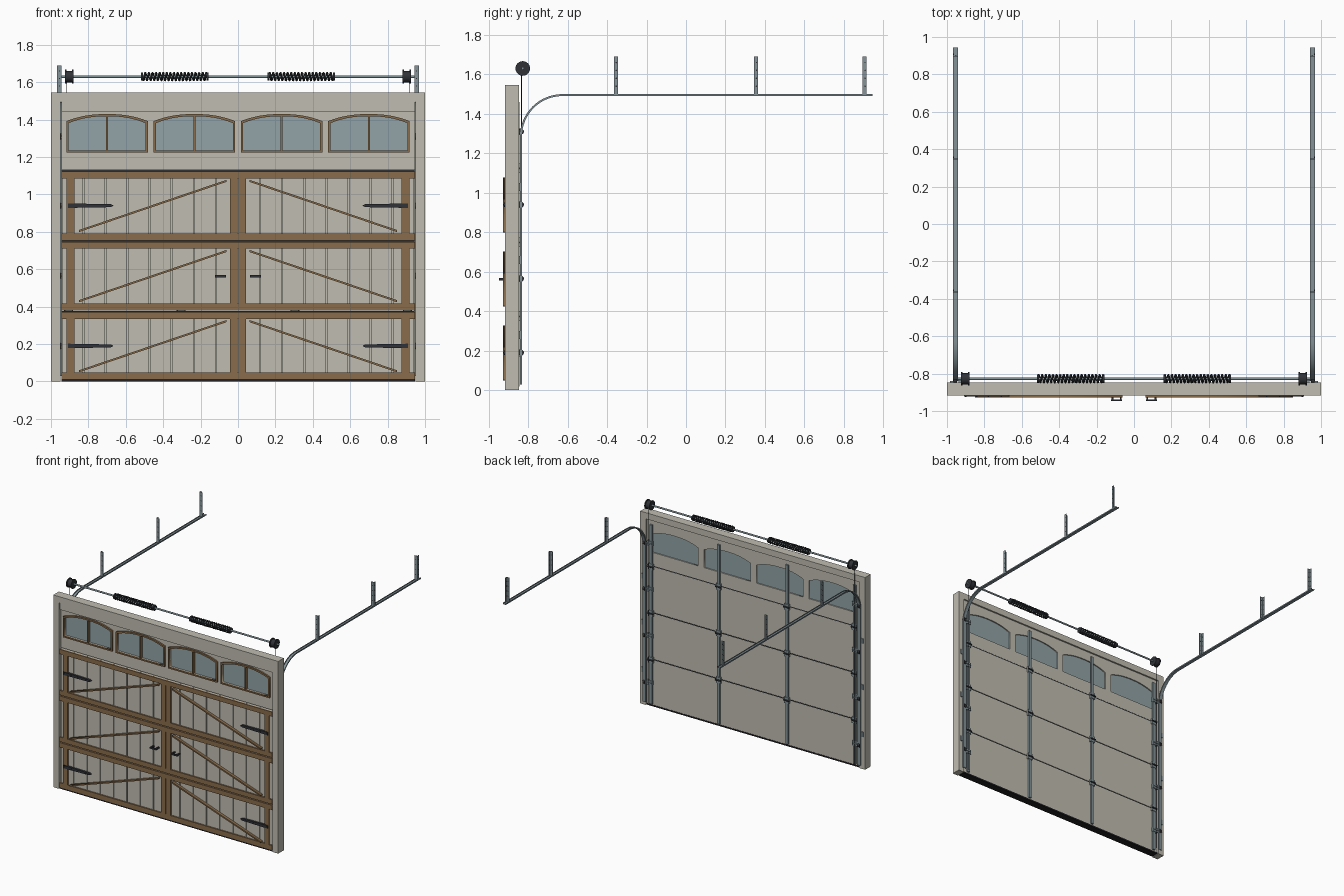
import bpy, bmesh, math
from mathutils import Matrix, Vector

if "Cube" in bpy.data.objects:
    bpy.data.objects.remove(bpy.data.objects["Cube"])


def material(name, rgb):
    m = bpy.data.materials.new(name)
    m.diffuse_color = (*rgb, 1)
    m.use_nodes = True
    m.node_tree.nodes["Principled BSDF"].inputs["Base Color"].default_value = m.diffuse_color
    return m


PAINT = material("beige paint", (0.53, 0.51, 0.44))
WOOD = material("brown wood", (0.25, 0.15, 0.07))
GLASS = material("blue grey glass", (0.29, 0.37, 0.39))
STEEL = material("galvanised steel", (0.23, 0.29, 0.31))
IRON = material("dark iron", (0.03, 0.032, 0.038))
RUBBER = material("black rubber", (0.015, 0.014, 0.017))


def add(name, mesh, mat):
    mesh.materials.clear()
    mesh.materials.append(mat)
    ob = bpy.data.objects.new(name, mesh)
    bpy.context.collection.objects.link(ob)
    return ob


def smooth(ob):
    bpy.ops.object.select_all(action='DESELECT')
    ob.select_set(True)
    bpy.context.view_layer.objects.active = ob
    bpy.ops.object.shade_smooth_by_angle(angle=math.radians(40))


def boxes(name, spans, mat):
    """One object from boxes given as (x0, x1, y0, y1, z0, z1)."""
    bm = bmesh.new()
    for x0, x1, y0, y1, z0, z1 in spans:
        mx = Matrix.Translation(((x0 + x1) / 2, (y0 + y1) / 2, (z0 + z1) / 2))
        mx = mx @ Matrix.Diagonal((abs(x1 - x0), abs(y1 - y0), abs(z1 - z0), 1))
        bmesh.ops.create_cube(bm, size=1, matrix=mx)
    me = bpy.data.meshes.new(name)
    bm.to_mesh(me)
    bm.free()
    return add(name, me, mat)


def rod(name, a, b, r, mat, n=20):
    a, b = Vector(a), Vector(b)
    rot = (b - a).to_track_quat('Z', 'Y').to_matrix().to_4x4()
    bm = bmesh.new()
    bmesh.ops.create_cone(bm, cap_ends=True, segments=n, radius1=r, radius2=r,
                          depth=(b - a).length,
                          matrix=Matrix.Translation((a + b) / 2) @ rot)
    me = bpy.data.meshes.new(name)
    bm.to_mesh(me)
    bm.free()
    ob = add(name, me, mat)
    smooth(ob)
    return ob


def curve_mesh(name, cu, mat):
    tmp = bpy.data.objects.new("tmp", cu)
    bpy.context.collection.objects.link(tmp)
    dg = bpy.context.evaluated_depsgraph_get()
    me = bpy.data.meshes.new_from_object(tmp.evaluated_get(dg))
    bpy.data.objects.remove(tmp)
    return add(name, me, mat)


def plate(name, loops, y0, y1, mat):
    """Flat x-z outline (with holes) extruded from y0 to y1."""
    cu = bpy.data.curves.new(name, 'CURVE')
    cu.dimensions, cu.fill_mode, cu.extrude = '2D', 'BOTH', (y1 - y0) / 2
    for loop in loops:
        sp = cu.splines.new('POLY')
        sp.points.add(len(loop) - 1)
        for p, (x, z) in zip(sp.points, loop):
            p.co = (x, z, 0, 1)
        sp.use_cyclic_u = True
    ob = curve_mesh(name, cu, mat)
    ob.data.transform(Matrix.Translation((0, (y0 + y1) / 2, 0)) @ Matrix.Rotation(math.pi / 2, 4, 'X'))
    return ob


# Opening frame
for s, side in ((-1, "left"), (1, "right")):
    boxes(f"{side}_jamb", [(s * .95, s, -.918, -.847, 0, 1.545)], PAINT)
boxes("header", [(-.95, .95, -.918, -.847, 1.495, 1.545)], PAINT)
boxes("header_stop", [(-.945, .945, -.913, -.9, 1.44, 1.493)], PAINT)
boxes("bottom_seal", [(-.945, .945, -.912, -.855, 0, .012)], RUBBER)

# Three lower sections: backing, boards, wood trim and braces
for k in range(3):
    z0, z1 = .375 * k + .005, .375 * k + .372
    if k == 0:
        z0 = .012
    boxes(f"section_{k+1}_panel", [(-.945, .945, -.896, -.857, z0, z1)], PAINT)
    boxes(f"section_{k+1}_boards",
          [(.118 * i + .003, .118 * i + .115, -.905, -.895, z0, z1) for i in range(-8, 8)], PAINT)
    boxes(f"section_{k+1}_rails", [(-.945, .945, -.916, -.904, z0, z0 + .037),
                                   (-.945, .945, -.916, -.904, z1 - .037, z1)], WOOD)
    boxes(f"section_{k+1}_stiles",
          [(s * a, s * b, -.916, -.904, z0 + .037, z1 - .037)
           for s in (-1, 1) for a, b in ((.002, .042), (.875, .916))], WOOD)
    for s in (-1, 1):
        b = .375 * k
        plate(f"section_{k+1}_brace",
              [[(s * .85, b + .049), (s * .062, b + .317), (s * .062, b + .328), (s * .85, b + .06)]],
              -.928, -.904, WOOD)


# Top section with four arched windows
def arch(cx, w, z0, z1, rise):
    pts = [(cx - w, z0), (cx + w, z0)]
    for i in range(17):
        t = 1 - i / 8
        pts.append((cx + w * t, z1 + rise * (1 - abs(t) ** 2.3)))
    return pts


centres = (-.7, -.233, .233, .7)
outer = [arch(c, .218, 1.225, 1.392, .038) for c in centres]
inner = [arch(c, .206, 1.236, 1.381, .037) for c in centres]
plate("top_section_panel", [[(-.945, 1.13), (.945, 1.13), (.945, 1.493), (-.945, 1.493)]] + inner,
      -.9, -.857, PAINT)
for c, o, i in zip(centres, outer, inner):
    plate("window_frame", [o, i], -.913, -.899, WOOD)
    plate("window_glass", [i], -.889, -.866, GLASS)
    boxes("window_mullion", [(c - .005, c + .005, -.91, -.888, 1.234, 1.42)], WOOD)

# Strap hinges and pull handles on the front
for s in (-1, 1):
    for z in (.19, .94):
        plate("strap_hinge", [[(s * .91, z - .012), (s * .68, z - .008), (s * .665, z),
                               (s * .68, z + .008), (s * .91, z + .012)]], -.922, -.904, IRON)
        for x in (.9, .84, .78, .71):
            rod("strap_bolt", (s * x, -.918, z), (s * x, -.925, z), .004, IRON, 8)
    boxes("pull_handle", [(s * .063, s * .123, -.947, -.938, .556, .568),
                          (s * .066, s * .076, -.94, -.904, .556, .568),
                          (s * .11, s * .12, -.94, -.904, .556, .568)], IRON)

# Back stiffeners and section hinges
for x in (-.905, -.304, .304, .905):
    boxes("back_stiffener", [(x - .011, x + .011, -.858, -.844, .02, 1.46)], STEEL)
    for z in (.3735, .7485, 1.1235):
        boxes("section_hinge", [(x - .02, x + .02, -.858, -.841, z - .024, z + .024)], STEEL)
        rod("hinge_knuckle", (x - .024, -.84, z), (x + .024, -.84, z), .006, IRON, 12)
for z in (.3735, .7485, 1.126):
    boxes("joint_strip", [(-.943, .943, -.88, -.858, z - .004, z + .004)], IRON)


# Curved side tracks: U channel swept along the path
def track(name, cx):
    w, h, t = .0135, .005, .003
    prof = [(-w, -h), (w, -h), (w, h), (w - t, h), (w - t, t - h), (t - w, t - h), (t - w, h), (-w, h)]
    path = [(-.836, .03, -1, 0)]
    for i in range(17):
        a = math.pi - math.pi / 2 * i / 16
        path.append((-.626 + .21 * math.cos(a), 1.285 + .21 * math.sin(a), math.cos(a), math.sin(a)))
    path.append((.945, 1.495, 0, 1))
    bm = bmesh.new()
    rings = [[bm.verts.new((cx + u, y + ny * v, z + nz * v)) for u, v in prof] for y, z, ny, nz in path]
    for r0, r1 in zip(rings, rings[1:]):
        for j in range(8):
            bm.faces.new((r0[j], r0[(j + 1) % 8], r1[(j + 1) % 8], r1[j]))
    bm.faces.new(rings[0])
    bm.faces.new(rings[-1])
    bmesh.ops.recalc_face_normals(bm, faces=bm.faces)
    me = bpy.data.meshes.new(name)
    bm.to_mesh(me)
    bm.free()
    smooth(add(name, me, STEEL))


for s, side in ((-1, "left"), (1, "right")):
    track(f"{side}_track", s * .9545)
    for z in (.28, .66, 1.03):
        boxes("track_bracket", [(s * .95, s * .985, -.849, -.84, z - .02, z + .02)], STEEL)
    # Rollers with axle and mounting plate
    for z in (.19, .565, .94, 1.31):
        rod("roller", (s * .946, -.836, z), (s * .964, -.836, z), .015, IRON)
        rod("roller_axle", (s * .895, -.836, z), (s * .95, -.836, z), .004, STEEL, 10)
        boxes("roller_plate", [(s * .89, s * .938, -.858, -.838, z - .018, z + .018)], STEEL)
    # Ceiling hangers: punched angle
    for y in (-.355, .355, .905):
        boxes("track_hanger", [(s * .943, s * .968, y - .01, y - .006, 1.49, 1.69),
                               (s * .964, s * .968, y - .01, y + .01, 1.49, 1.69)], STEEL)
        for z in (1.54, 1.58, 1.62, 1.66):
            rod("hanger_hole", (s * .954, y - .0106, z), (s * .954, y - .0054, z), .004, IRON, 8)
            rod("hanger_hole", (s * .9634, y + .002, z), (s * .9686, y + .002, z), .004, IRON, 8)
    # Cable drum with two flanges, and lift cable
    rod("cable_drum", (s * .88, -.827, 1.63), (s * .925, -.827, 1.63), .031, IRON, 24)
    for x in (.88, .917):
        rod("drum_flange", (s * x, -.827, 1.63), (s * (x + .008), -.827, 1.63), .037, IRON, 24)
    rod("lift_cable", (s * .915, -.834, .03), (s * .915, -.834, 1.62), .002, IRON, 6)
    # Torsion spring
    cu = bpy.data.curves.new("torsion_spring", 'CURVE')
    cu.dimensions, cu.bevel_depth, cu.bevel_resolution, cu.use_fill_caps = '3D', .0055, 1, True
    sp = cu.splines.new('POLY')
    n = 18 * 18
    sp.points.add(n)
    for i, p in enumerate(sp.points):
        a = 2 * math.pi * i / 18
        p.co = (s * (.165 + .345 * i / n), -.827 + .02 * math.cos(a), 1.63 + .02 * math.sin(a), 1)
    smooth(curve_mesh(f"{side}_torsion_spring", cu, IRON))
    for x in (.158, .508):
        rod("spring_collar", (s * x, -.827, 1.63), (s * (x + .01), -.827, 1.63), .022, IRON)

# Torsion shaft
rod("torsion_shaft", (-.945, -.827, 1.63), (.945, -.827, 1.63), .007, STEEL, 16)
